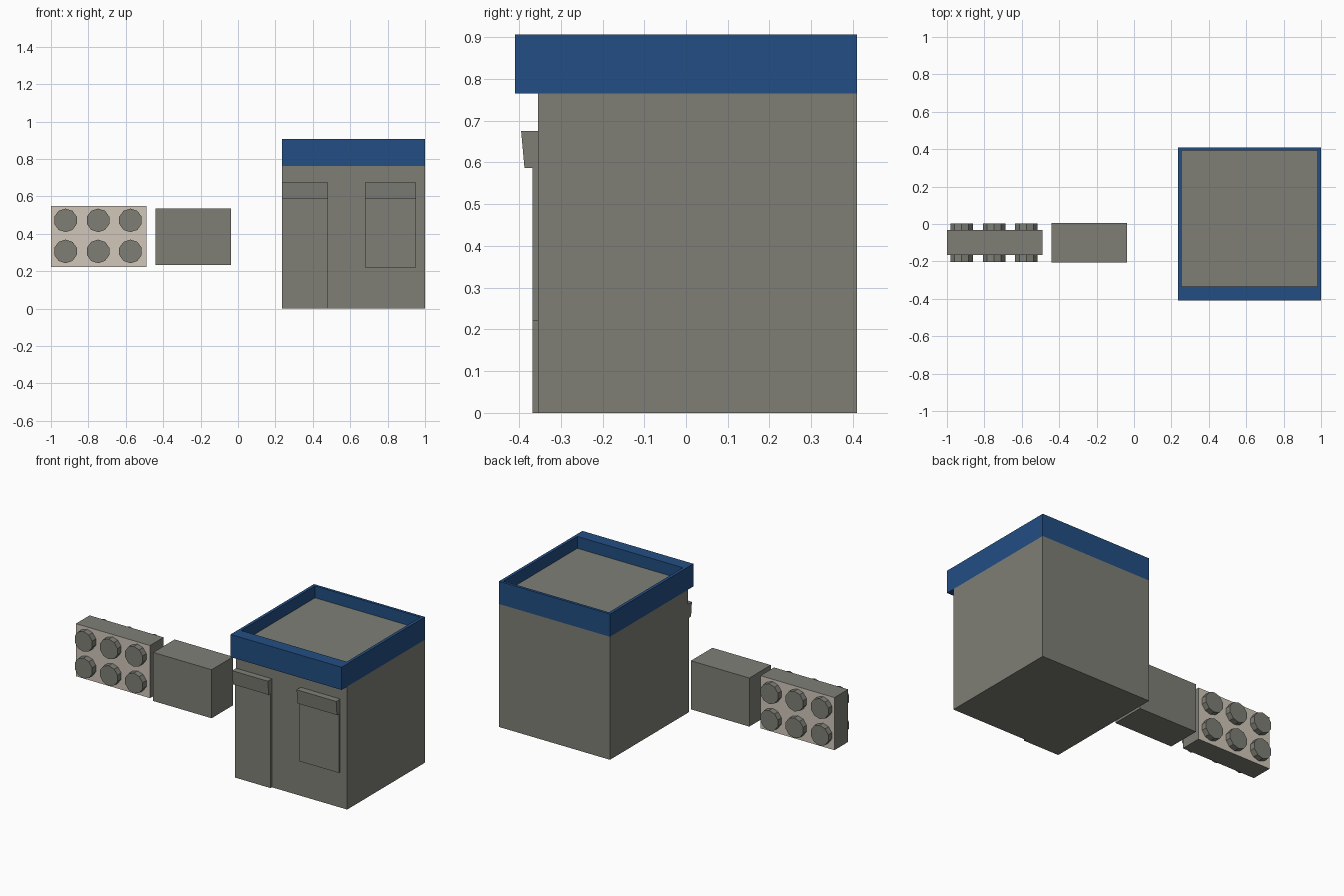
import bpy, bmesh, math
from mathutils import Matrix

if "Cube" in bpy.data.objects:
    bpy.data.objects.remove(bpy.data.objects["Cube"])


def material(name, rgb):
    # sRGB 0-255 to linear
    m = bpy.data.materials.new(name)
    m.diffuse_color = [((c / 255 + 0.055) / 1.055) ** 2.4 for c in rgb] + [1]
    m.use_nodes = True
    m.node_tree.nodes["Principled BSDF"].inputs["Base Color"].default_value = m.diffuse_color
    return m


GREY = material("warm grey", (126, 127, 118))
BLUE = material("dark blue", (34, 78, 131))
TAN = material("pale tan", (209, 198, 186))


def finish(name, bm, *mats):
    bmesh.ops.recalc_face_normals(bm, faces=bm.faces)
    mesh = bpy.data.meshes.new(name)
    bm.to_mesh(mesh)
    bm.free()
    for m in mats:
        mesh.materials.append(m)
    obj = bpy.data.objects.new(name, mesh)
    bpy.context.collection.objects.link(obj)
    return obj


def box(name, x, y, z, *mats):
    bm = bmesh.new()
    bmesh.ops.create_cube(bm, size=1)
    for v in bm.verts:
        v.co = [r[0] if c < 0 else r[1] for c, r in zip(v.co, (x, y, z))]
    return finish(name, bm, *mats)


def awning(name, x0, x1):
    # side profile leaning outwards towards the top, swept along x
    profile = [(-0.355, 0.587), (-0.387, 0.587), (-0.395, 0.675), (-0.355, 0.675)]
    bm = bmesh.new()
    face = bm.faces.new([bm.verts.new((x0, y, z)) for y, z in profile])
    ext = bmesh.ops.extrude_face_region(bm, geom=[face], use_keep_orig=True)
    for v in ext["geom"]:
        if isinstance(v, bmesh.types.BMVert):
            v.co.x = x1
    return finish(name, bm, GREY)


# Shop building with door and window panels and their awnings
box("building_body", (0.236, 1), (-0.355, 0.41), (0, 0.765), GREY)
box("door_panel", (0.236, 0.482), (-0.368, -0.355), (0, 0.587), GREY)
box("window_panel", (0.68, 0.952), (-0.368, -0.355), (0.22, 0.587), GREY)
awning("door_awning", 0.236, 0.482)
awning("window_awning", 0.68, 0.952)

# Blue parapet: a rectangular ring with a thick front wall
bm = bmesh.new()
outer, inner = (0.236, 1, -0.41, 0.41), (0.255, 0.981, -0.333, 0.393)
loops = []
for (x0, x1, y0, y1), z in ((outer, 0.765), (outer, 0.906), (inner, 0.906), (inner, 0.765)):
    loops.append([bm.verts.new((x, y, z)) for x, y in ((x0, y0), (x1, y0), (x1, y1), (x0, y1))])
for i in range(4):
    a, b = loops[i], loops[(i + 1) % 4]
    for j in range(4):
        k = (j + 1) % 4
        bm.faces.new((a[j], a[k], b[k], b[j]))
finish("roof_parapet", bm, BLUE)
box("roof_deck", inner[:2], inner[2:], (0.766, 0.832), GREY)

# Plain box in the middle
box("plain_box", (-0.44, -0.038), (-0.205, 0.006), (0.233, 0.535), GREY)

# Fan panel: grey rim with tan front and back
panel = box("studded_panel", (-1, -0.49), (-0.165, -0.031), (0.222, 0.549), GREY, TAN)
for p in panel.data.polygons:
    p.material_index = int(abs(p.normal.y) > 0.5)

# Round studs on both faces of the panel
for side, (y0, y1) in {"front": (-0.202, -0.165), "back": (-0.031, 0.004)}.items():
    for row, z in enumerate((0.306, 0.472)):
        for col, x in enumerate((-0.922, -0.748, -0.575)):
            bm = bmesh.new()
            bmesh.ops.create_cone(
                bm, cap_ends=True, segments=10, radius1=0.063, radius2=0.063, depth=y1 - y0,
                matrix=Matrix.Translation((x, (y0 + y1) / 2, z)) @ Matrix.Rotation(math.pi / 2, 4, 'X'))
            finish(f"{side}_stud_{row}_{col}", bm, GREY)
